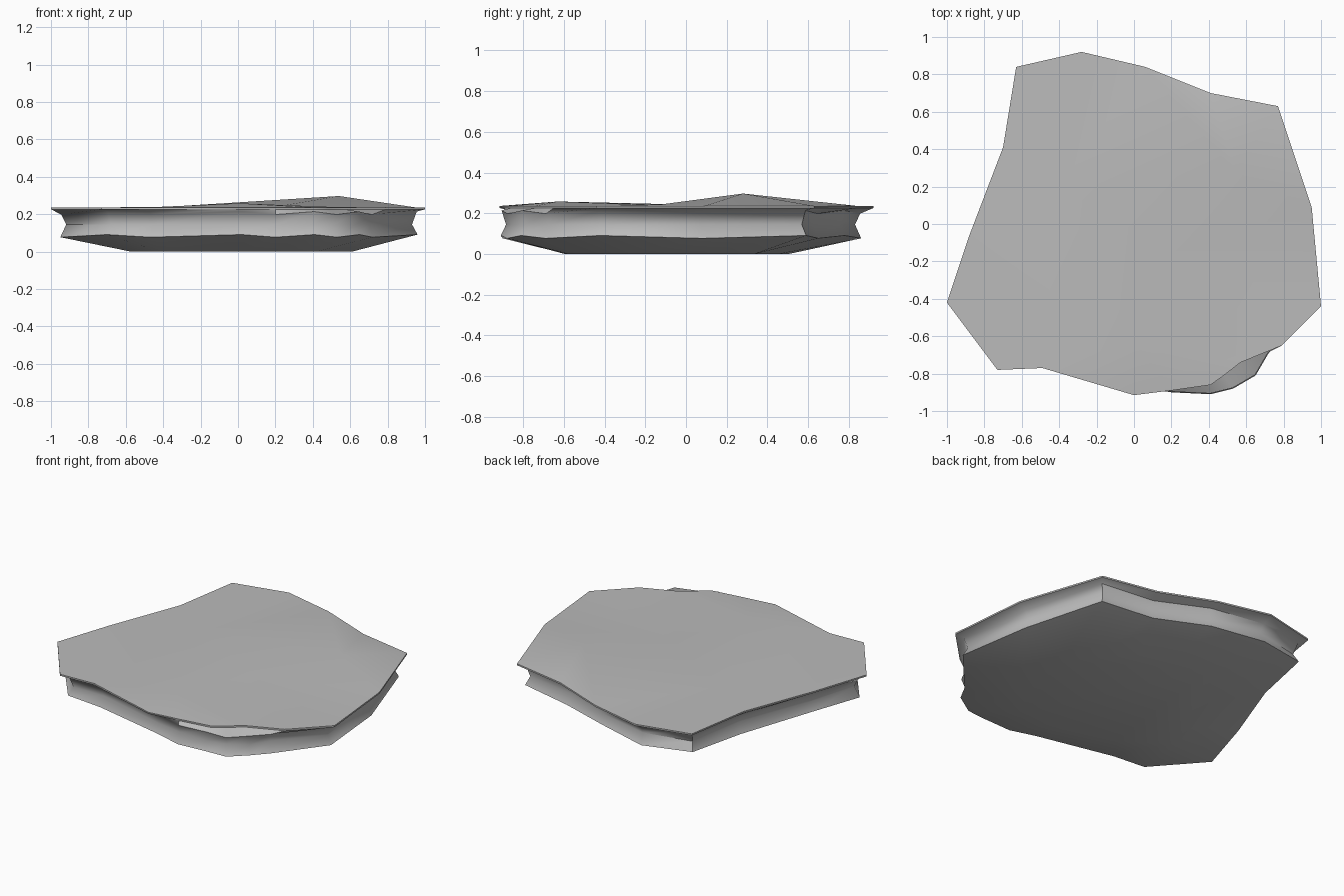
import bpy
import bmesh
from mathutils import Vector
from mathutils.geometry import delaunay_2d_cdt

cube = bpy.data.objects.get("Cube")
if cube:
    bpy.data.objects.remove(cube)

# One plain stone colour
stone = bpy.data.materials.new("grey stone")
stone.use_nodes = True
stone_colour = (0.5, 0.5, 0.5, 1)
stone.diffuse_color = stone_colour
stone.node_tree.nodes["Principled BSDF"].inputs["Base Color"].default_value = stone_colour

# Plan of the thin overhanging top layer, counter-clockwise
rim_plan = [(-1, -.42), (-.73, -.78), (-.49, -.77), (0, -.915), (.2, -.89),
            (.41, -.86), (.48, -.81), (.57, -.74), (.79, -.65), (1, -.44),
            (.95, .09), (.77, .63), (.41, .7), (.06, .84), (-.28, .92),
            (-.63, .84), (-.7, .41), (-.88, -.06)]
# Plan of the rock body, which breaks out past the rim at the front
body_plan = [(-.95, -.42), (-.7, -.74), (-.47, -.74), (.02, -.87), (.2, -.9),
             (.41, -.91), (.53, -.88), (.65, -.81), (.72, -.69), (.96, -.42),
             (.9, .08), (.74, .59), (.4, .65), (.06, .78), (-.28, .86),
             (-.6, .79), (-.67, .4), (-.85, -.06)]
# Low rises and dips inside the top surface
hills = [(.54, .28, .297), (0, -.63, .258), (.2, -.15, .24), (-.4, .2, .238)]

CENTRE = Vector((.04, -.08))
RIM_LOW, RIM_TOP = .226, .236


def ring(bm, plan, scale, height, wave=0):
    """Scaled copy of a plan, with a height that alternates by wave."""
    verts = []
    for i, point in enumerate(plan):
        p = CENTRE + (Vector(point) - CENTRE) * scale
        verts.append(bm.verts.new((p.x, p.y, height + wave * (i % 2))))
    return verts


def bridge(bm, lower, upper):
    """Skin two matching rings."""
    n = len(lower)
    for i in range(n):
        j = (i + 1) % n
        bm.faces.new((lower[i], lower[j], upper[j], upper[i]))


bm = bmesh.new()

# Underside, waisted side wall and overhanging rim
rings = [
    ring(bm, body_plan, .62, 0),
    ring(bm, body_plan, 1, .077, .014),
    ring(bm, body_plan, .968, .145),
    ring(bm, body_plan, .995, .198, .016),
    ring(bm, rim_plan, 1, RIM_LOW),
    ring(bm, rim_plan, 1, RIM_TOP),
]
for lower, upper in zip(rings, rings[1:]):
    bridge(bm, lower, upper)
bm.faces.new(list(reversed(rings[0])))

# Top surface, triangulated over the rim and hills
count = len(rim_plan)
flat = [Vector(p) for p in rim_plan] + [Vector(h[:2]) for h in hills]
edges = [(i, (i + 1) % count) for i in range(count)]
result = delaunay_2d_cdt(flat, edges, [], 1, 1e-5)
top = rings[-1] + [bm.verts.new(h) for h in hills]
for triangle in result[2]:
    bm.faces.new([top[result[3][i][0]] for i in triangle])
bmesh.ops.recalc_face_normals(bm, faces=bm.faces)

mesh = bpy.data.meshes.new("rock_slab")
bm.to_mesh(mesh)
bm.free()
mesh.materials.append(stone)
slab = bpy.data.objects.new("rock_slab", mesh)
bpy.context.collection.objects.link(slab)

# Smooth faces with crisp rim and corner edges
bpy.ops.object.select_all(action="DESELECT")
slab.select_set(True)
bpy.context.view_layer.objects.active = slab
bpy.ops.object.shade_smooth_by_angle(angle=.87)
